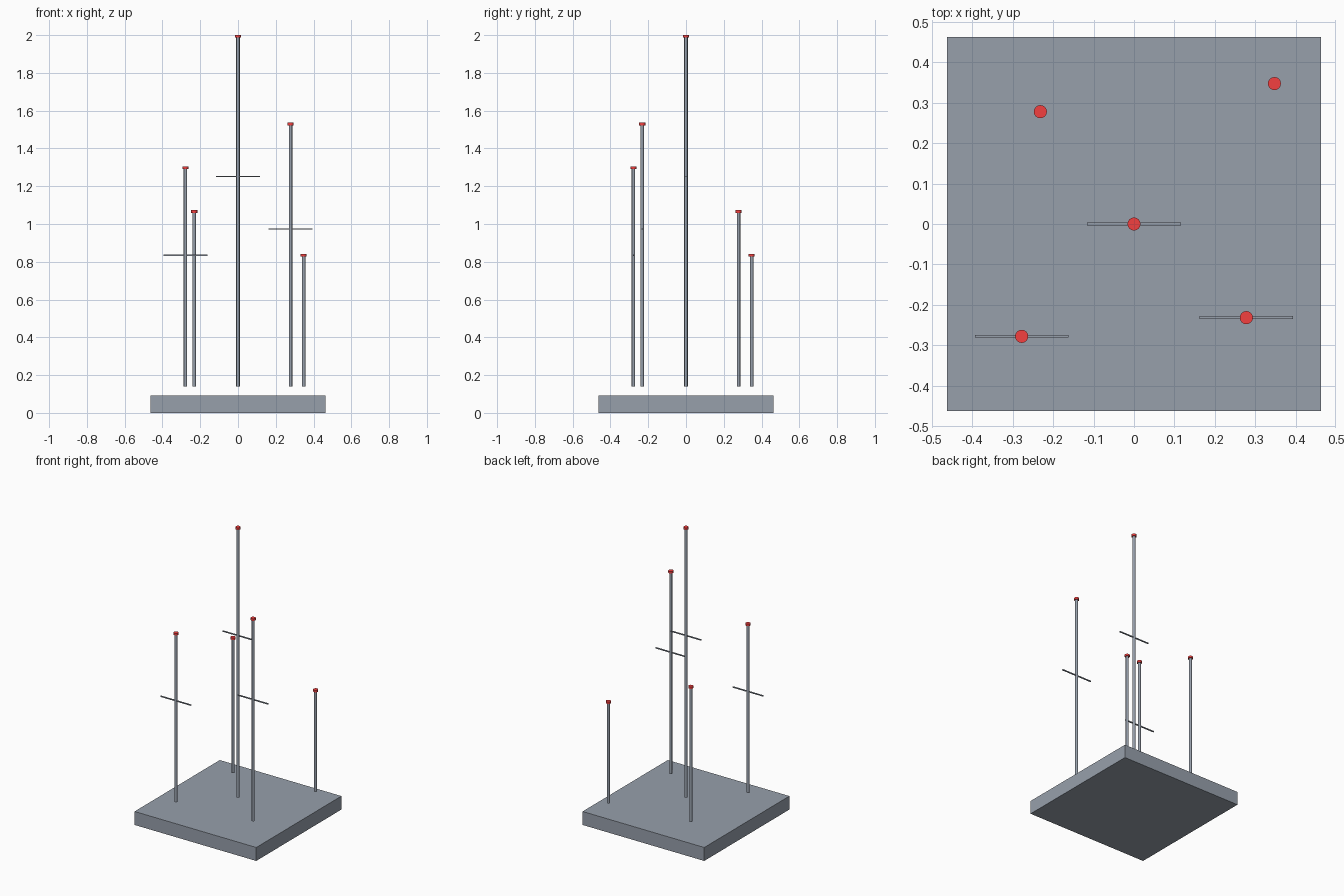
import bpy

if "Cube" in bpy.data.objects:
    bpy.data.objects.remove(bpy.data.objects["Cube"])

S = 2 / 8.63  # grid unit


def material(name, rgb):
    m = bpy.data.materials.new(name)
    m.diffuse_color = (*rgb, 1)
    m.use_nodes = True
    m.node_tree.nodes["Principled BSDF"].inputs["Base Color"].default_value = m.diffuse_color
    return m


slate = material("slate", (0.31, 0.35, 0.41))
red = material("red", (0.9, 0.05, 0.05))


def finish(name, mat):
    ob = bpy.context.object
    ob.name = name
    ob.data.materials.append(mat)
    return ob


def box(name, size, loc, mat):
    bpy.ops.mesh.primitive_cube_add(size=1, location=[c * S for c in loc])
    finish(name, mat).scale = [c * S for c in size]


def cylinder(name, r, depth, loc, mat):
    bpy.ops.mesh.primitive_cylinder_add(vertices=16, radius=r * S, depth=depth * S,
                                        location=[c * S for c in loc])
    finish(name, mat)
    bpy.ops.object.shade_smooth_by_angle()


# Square base slab
box("base", (4, 4, 0.4), (0, 0, 0.2), slate)

# Floating masts: x, y, top height; the tall ones carry a crossbar
masts = [(0, 0, 8.6), (1.2, -1, 6.6), (-1.2, -1.2, 5.6), (-1, 1.2, 4.6), (1.5, 1.5, 3.6)]
for i, (x, y, top) in enumerate(masts):
    length = top - 0.6
    cylinder(f"mast_{i}", 0.04, length, (x, y, 0.6 + length / 2), slate)
    # Red tip light straddling the mast top
    cylinder(f"tip_light_{i}", 0.07, 0.06, (x, y, top), red)
    if length >= 5:
        box(f"crossbar_{i}", (1, 0.03, 0.03), (x, y, 0.6 + length * 0.6), slate)
